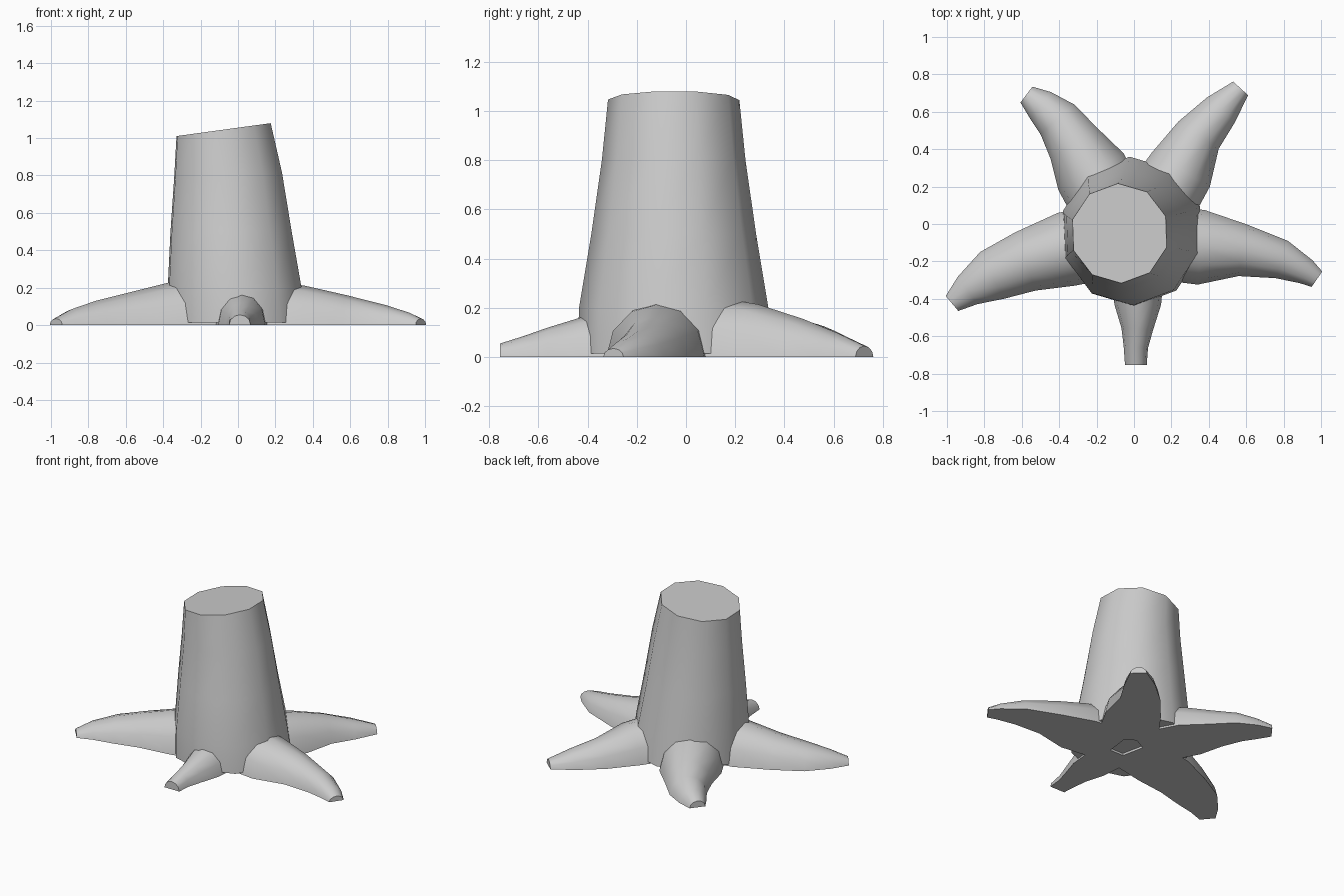
import bpy, bmesh, math
from mathutils import Vector

old = bpy.data.objects.get("Cube")
if old:
    bpy.data.objects.remove(old, do_unlink=True)

mat = bpy.data.materials.new("pale_grey")
mat.use_nodes = True
colour = (0.6, 0.6, 0.6, 1)
mat.diffuse_color = colour
mat.node_tree.nodes["Principled BSDF"].inputs["Base Color"].default_value = colour


def loft(name, rings):
    """Skin a list of closed rings, cap both ends and shade smooth."""
    bm = bmesh.new()
    loops = [[bm.verts.new(p) for p in ring] for ring in rings]
    n = len(loops[0])
    for a, b in zip(loops, loops[1:]):
        for i in range(n):
            j = (i + 1) % n
            bm.faces.new((a[i], a[j], b[j], b[i]))
    bm.faces.new(loops[0])
    bm.faces.new(loops[-1])
    bmesh.ops.recalc_face_normals(bm, faces=bm.faces)
    mesh = bpy.data.meshes.new(name)
    bm.to_mesh(mesh)
    bm.free()
    mesh.materials.append(mat)
    obj = bpy.data.objects.new(name, mesh)
    bpy.context.collection.objects.link(obj)
    bpy.ops.object.select_all(action='DESELECT')
    obj.select_set(True)
    bpy.context.view_layer.objects.active = obj
    bpy.ops.object.shade_smooth_by_angle(angle=math.radians(42))


# Trunk: ten-sided, leaning, with a slanted cut. Rings: z, cx, cy, rx, ry, tilt
sections = [(0.015, -0.01, -0.04, 0.385, 0.40, 0),
            (0.2, -0.018, -0.05, 0.372, 0.385, 0),
            (0.5, -0.037, -0.05, 0.337, 0.335, 0),
            (0.8, -0.053, -0.05, 0.30, 0.292, 0.05),
            (1.045, -0.077, -0.05, 0.262, 0.267, 0.137)]
rings = []
for z, cx, cy, rx, ry, tilt in sections:
    ring = []
    for k in range(10):
        a = math.radians(92 + 36 * k)
        dx = rx * math.cos(a)
        ring.append((cx + dx, cy + ry * math.sin(a), z + tilt * dx))
    rings.append(ring)
loft("trunk", rings)


# Roots: flat-bottomed arches along a path of (x, y, half width, height)
def root(name, path):
    pts = [Vector((p[0], p[1], 0)) for p in path]
    rings = []
    for i, (x, y, w, h) in enumerate(path):
        along = (pts[min(i + 1, len(pts) - 1)] - pts[max(i - 1, 0)]).normalized()
        side = Vector((-along.y, along.x, 0))
        rings.append([pts[i] + side * (w * math.cos(math.pi * k / 6))
                      + Vector((0, 0, h * math.sin(math.pi * k / 6)))
                      for k in range(7)])
    loft(name, rings)


root("left_root", [(0.08, -0.09, 0.2, 0.25), (0.36, -0.125, 0.2, 0.21),
                   (0.58, -0.14, 0.14, 0.16), (0.79, -0.19, 0.105, 0.107),
                   (0.92, -0.255, 0.07, 0.065), (0.978, -0.295, 0.05, 0.035)])
root("right_root", [(-0.05, -0.07, 0.2, 0.27), (-0.36, -0.135, 0.2, 0.23),
                    (-0.58, -0.2, 0.165, 0.175), (-0.76, -0.275, 0.14, 0.13),
                    (-0.89, -0.355, 0.09, 0.085), (-0.973, -0.425, 0.052, 0.035)])
root("front_root", [(0.02, -0.15, 0.15, 0.22), (0.02, -0.43, 0.125, 0.16),
                    (0.018, -0.56, 0.085, 0.12), (0.01, -0.66, 0.065, 0.085),
                    (0.01, -0.755, 0.058, 0.055)])
root("back_left_root", [(0.08, 0.02, 0.2, 0.26), (0.25, 0.29, 0.18, 0.215),
                        (0.345, 0.475, 0.13, 0.155), (0.465, 0.61, 0.1, 0.1),
                        (0.57, 0.725, 0.054, 0.045)])
root("back_right_root", [(-0.08, 0.0, 0.2, 0.27), (-0.23, 0.28, 0.2, 0.215),
                         (-0.32, 0.43, 0.15, 0.165), (-0.41, 0.56, 0.12, 0.125),
                         (-0.5, 0.635, 0.09, 0.085), (-0.575, 0.692, 0.053, 0.045)])
